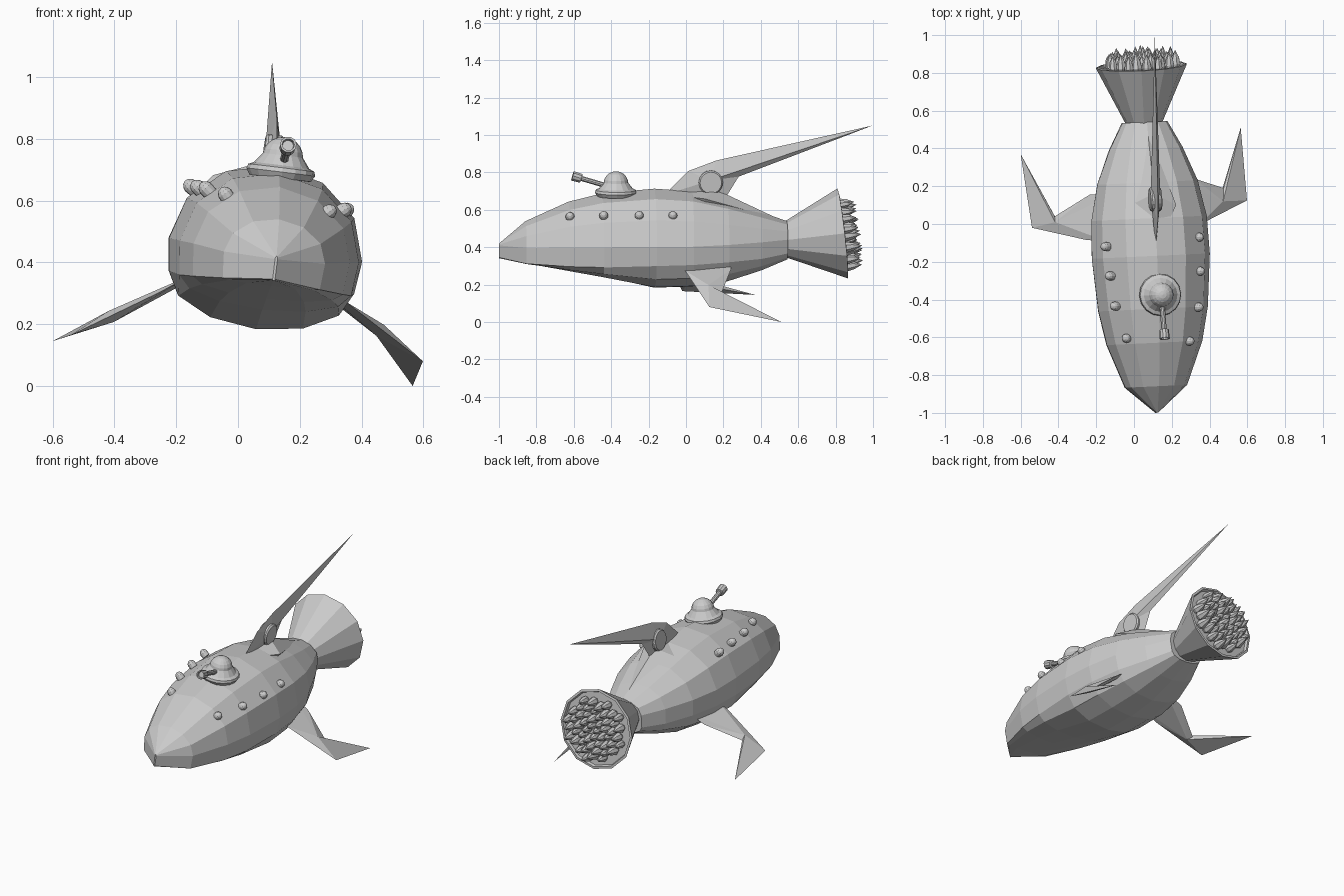
import bpy, bmesh, math, random
from math import sin, cos, pi, radians
from mathutils import Vector, Matrix

if "Cube" in bpy.data.objects:
    bpy.data.objects.remove(bpy.data.objects["Cube"])

random.seed(4)
# Ship frame: slightly yawed and rolled; local points use world-like heights
SHIP = (Matrix.Translation((0.08, 0, 0.43)) @ Matrix.Rotation(radians(2.65), 4, 'Z')
        @ Matrix.Rotation(radians(7), 4, 'Y') @ Matrix.Translation((0, 0, -0.43)))


def finish(name, bm):
    bmesh.ops.recalc_face_normals(bm, faces=bm.faces)
    me = bpy.data.meshes.new(name)
    bm.to_mesh(me)
    bm.free()
    ob = bpy.data.objects.new(name, me)
    bpy.context.collection.objects.link(ob)
    return ob


def loft(bm, rings):
    vs = [[bm.verts.new(p) for p in r] for r in rings]
    n = len(vs[0])
    for a, b in zip(vs, vs[1:]):
        for i in range(n):
            j = (i + 1) % n
            bm.faces.new((a[i], a[j], b[j], b[i]))
    bm.faces.new(vs[0])
    bm.faces.new(vs[-1])


def add_lathe(bm, profile, n, origin, axis):
    m = Matrix.Translation(origin) @ Vector(axis).to_track_quat('Z', 'Y').to_matrix().to_4x4()
    loft(bm, [[m @ Vector((max(r, 0.0005) * cos(2 * pi * i / n), max(r, 0.0005) * sin(2 * pi * i / n), h))
               for i in range(n)] for r, h in profile])


def lathe(name, profile, n, origin, axis):
    bm = bmesh.new()
    add_lathe(bm, profile, n, origin, axis)
    return finish(name, bm)


def blade(name, outline, centre, side):
    """Sharp-edged fin: outline fanned to a raised point on each side."""
    bm = bmesh.new()
    vs = [bm.verts.new(p) for p in outline]
    for s in (1, -1):
        c = bm.verts.new(Vector(centre) + s * Vector(side))
        for i in range(len(vs)):
            bm.faces.new((vs[i], vs[(i + 1) % len(vs)], c))
    return finish(name, bm)


# Hull: y, half width, top, band top, band bottom, belly
stations = [
    (-1.00, 0.004, 0.42, 0.41, 0.345, 0.34),
    (-0.86, 0.165, 0.54, 0.415, 0.33, 0.322),
    (-0.63, 0.255, 0.645, 0.43, 0.325, 0.28),
    (-0.45, 0.292, 0.69, 0.435, 0.325, 0.245),
    (-0.17, 0.315, 0.715, 0.44, 0.335, 0.182),
    (0.03, 0.308, 0.70, 0.44, 0.34, 0.188),
    (0.22, 0.268, 0.65, 0.445, 0.35, 0.215),
    (0.40, 0.195, 0.59, 0.45, 0.36, 0.275),
    (0.54, 0.12, 0.54, 0.455, 0.38, 0.335),
]
rings = []
for y, w, zt, zm, zl, zb in stations:
    up = [(w * cos(k * pi / 6), y, zm + (zt - zm) * sin(k * pi / 6)) for k in range(7)]
    dn = [(-0.96 * w * cos(k * pi / 6), y, zl - (zl - zb) * sin(k * pi / 6)) for k in range(7)]
    rings.append([SHIP @ Vector(p) for p in up + dn])
bm = bmesh.new()
loft(bm, rings)
finish("hull", bm)

# Tail nozzle and its cluster of flame spikes
axis = Vector((-0.046, 0.99, 0.115)).normalized()
neck = Vector((0.053, 0.53, 0.438))
lathe("tail_nozzle", [(0.095, 0), (0.242, 0.31), (0.228, 0.312), (0.222, 0.295)], 12, neck, axis)
q = axis.to_track_quat('Z', 'Y')
bm = bmesh.new()
for k in range(52):
    r, a = 0.185 * math.sqrt((k + 0.5) / 52), k * 2.39996
    s = random.uniform(0.85, 1.2)
    pos = neck + axis * 0.285 + q @ Vector((r * cos(a), r * sin(a), 0))
    add_lathe(bm, [(0.018, 0), (0.026 * s, 0.03), (0.019 * s, 0.065), (0, 0.1 * s)], 7, pos, axis)
finish("flame_spikes", bm)

# Dorsal fin, root fairing and pivot boss
yz = [(-0.12, 0.68), (0.01, 0.81), (0.16, 0.867), (0.995, 1.055), (0.28, 0.78), (0.17, 0.60)]
blade("dorsal_fin", [SHIP @ Vector((0, y, z)) for y, z in yz],
      SHIP @ Vector((0, 0.13, 0.76)), (0.026, 0, 0))
yz = [(-0.13, 0.69), (0.16, 0.71), (0.5, 0.55), (0.1, 0.5)]
blade("dorsal_fairing", [SHIP @ Vector((0, y, z)) for y, z in yz],
      SHIP @ Vector((0, 0.10, 0.66)), (0.12, 0, 0))
side = SHIP.to_3x3() @ Vector((1, 0, 0))
lathe("dorsal_boss", [(0.058, -0.03), (0.065, -0.022), (0.065, 0.022), (0.058, 0.03)], 16,
      SHIP @ Vector((0, 0.13, 0.75)), side)

# Side fins
blade("right_fin", [(0.25, -0.01, 0.33), (0.345, -0.005, 0.275), (0.598, 0.125, 0.08), (0.565, 0.51, 0.0),
                    (0.475, 0.19, 0.155), (0.32, 0.24, 0.28), (0.22, 0.24, 0.34)],
      (0.46, 0.12, 0.18), (0.012, 0, 0.018))
blade("left_fin", [(-0.15, -0.09, 0.36), (-0.25, -0.085, 0.305), (-0.54, -0.02, 0.165), (-0.6, 0.37, 0.145),
                   (-0.42, 0.04, 0.22), (-0.235, 0.155, 0.315), (-0.12, 0.155, 0.36)],
      (-0.41, 0.01, 0.225), (-0.008, 0, 0.018))

# Portholes along both flanks
ports = [(0.347, -0.07, 0.57), (0.353, -0.25, 0.57), (0.345, -0.44, 0.57), (0.297, -0.62, 0.565),
         (-0.155, -0.12, 0.648), (-0.132, -0.275, 0.645), (-0.105, -0.435, 0.64), (-0.042, -0.605, 0.622)]
bm = bmesh.new()
for x, y, z in ports:
    out = Vector((x - 0.09, 0, z - 0.43)).normalized()
    prof = [(0.023, -0.025), (0.024, 0), (0.02, 0.011), (0.011, 0.02), (0, 0.023)]
    add_lathe(bm, prof, 12, (x, y, z), out)
finish("portholes", bm)

# Turret: base plate, cone, dome and gun
up = SHIP.to_3x3() @ Vector((0, 0, 1))
base = Vector((0.136, -0.375, 0.672))
lathe("turret_base", [(0.10, 0), (0.112, 0.02), (0.108, 0.034), (0.09, 0.042), (0.065, 0.075)], 16, base, up)
dome = [(0.066 * cos(k * pi / 10), 0.07 + 0.064 * sin(k * pi / 10)) for k in range(6)]
lathe("turret_dome", [(0.066, 0.055)] + dome, 16, base, up)
gun = Vector((0.015, -0.19, 0.055)).normalized()
lathe("turret_gun", [(0.014, 0), (0.014, 0.145), (0.025, 0.147), (0.027, 0.195), (0.02, 0.195), (0.018, 0.18)],
      10, (0.148, -0.42, 0.727), gun)
